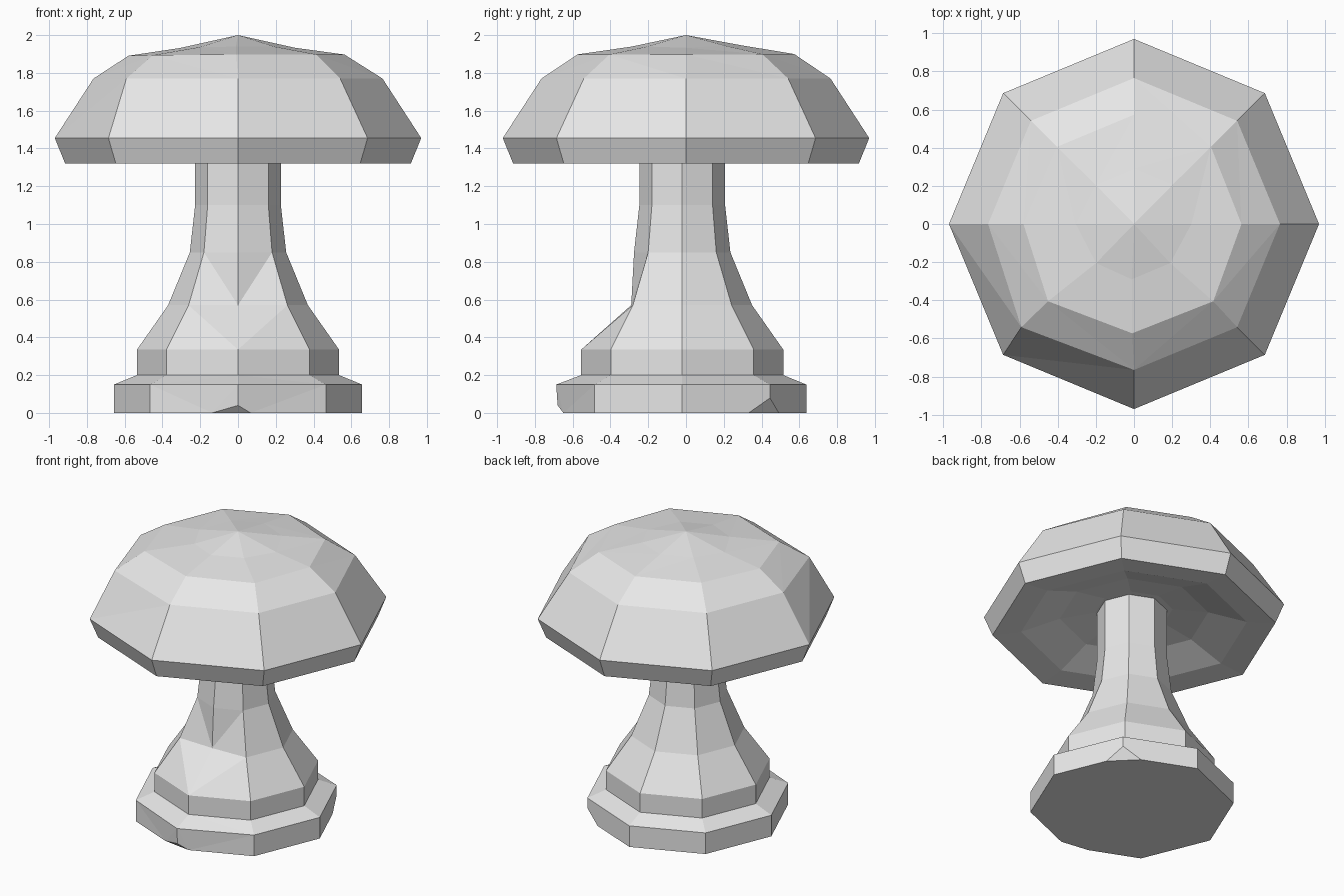
import bpy
import bmesh
import math
import random
from mathutils import Vector

SIDES = 8
random.seed(4)

cube = bpy.data.objects.get("Cube")
if cube:
    bpy.data.objects.remove(cube, do_unlink=True)

stone = bpy.data.materials.new("pale_grey_stone")
stone.use_nodes = True
grey = (0.8, 0.8, 0.8, 1)
stone.diffuse_color = grey
stone.node_tree.nodes["Principled BSDF"].inputs["Base Color"].default_value = grey


def lathe(bm, profile, cy):
    """Stack eight-sided rings; a zero radius closes the shape to a point."""
    rings = []
    for r, z in profile:
        if r == 0:
            rings.append([bm.verts.new((0, cy, z))] * SIDES)
            continue
        angles = [math.tau * i / SIDES for i in range(SIDES)]
        rings.append([bm.verts.new((r * math.cos(a), cy + r * math.sin(a), z))
                      for a in angles])
    for low, high in zip(rings, rings[1:]):
        for i in range(SIDES):
            j = (i + 1) % SIDES
            corners = dict.fromkeys((low[i], low[j], high[j], high[i]))
            bm.faces.new(list(corners))
    return rings


def chip(bm, point, normal):
    """Slice a small corner away and fill the cut."""
    cut = bmesh.ops.bisect_plane(bm, geom=bm.verts[:] + bm.edges[:] + bm.faces[:],
                                 plane_co=point, plane_no=normal, clear_outer=True)
    edges = [e for e in cut["geom_cut"] if isinstance(e, bmesh.types.BMEdge)]
    bmesh.ops.holes_fill(bm, edges=edges, sides=0)


def finish(bm, name):
    # Warped quads become flat triangles
    bmesh.ops.recalc_face_normals(bm, faces=bm.faces[:])
    bmesh.ops.triangulate(bm, faces=bm.faces[:])
    mesh = bpy.data.meshes.new(name)
    bm.to_mesh(mesh)
    bm.free()
    mesh.materials.append(stone)
    obj = bpy.data.objects.new(name, mesh)
    bpy.context.collection.objects.link(obj)


FRONT, FRONT_RIGHT = 6, 5   # ring indices

# Stepped base and flared stem
bm = bmesh.new()
rings = lathe(bm, [(0, 0), (0.657, 0), (0.657, 0.15), (0.535, 0.2), (0.535, 0.335),
                   (0.37, 0.57), (0.255, 0.85), (0.227, 1.1), (0.227, 1.47),
                   (0, 1.47)], -0.02)
rings[5][FRONT].co.y = -0.29          # worn hollow in the front of the stem
rings[2][FRONT].co.y -= 0.01
chip(bm, Vector((0, -0.68, 0.04)), Vector((-0.1, -0.7, -0.7)))
chip(bm, Vector((0.465, 0.445, 0.08)), Vector((0.6, 0.6, -0.5)))
finish(bm, "stepped_base_and_stem")

# Domed cap with a shallow hollow underneath
bm = bmesh.new()
rings = lathe(bm, [(0, 1.46), (0.25, 1.455), (0.48, 1.42), (0.73, 1.335),
                   (0.915, 1.32), (0.97, 1.455), (0.765, 1.77), (0.573, 1.9),
                   (0.29, 1.948), (0, 2.0)], 0)
rings[6][FRONT_RIGHT].co.x -= 0.05
rings[7][FRONT_RIGHT].co.x -= 0.04
# Worn, uneven crown, mostly on the front half
for ring, amount in ((rings[7], 0.012), (rings[8], 0.018)):
    for v in ring:
        wear = amount if v.co.y < 0.1 else amount / 4
        v.co.z -= random.uniform(0, wear)
        v.co.x += random.uniform(-wear, wear)
finish(bm, "domed_cap")
